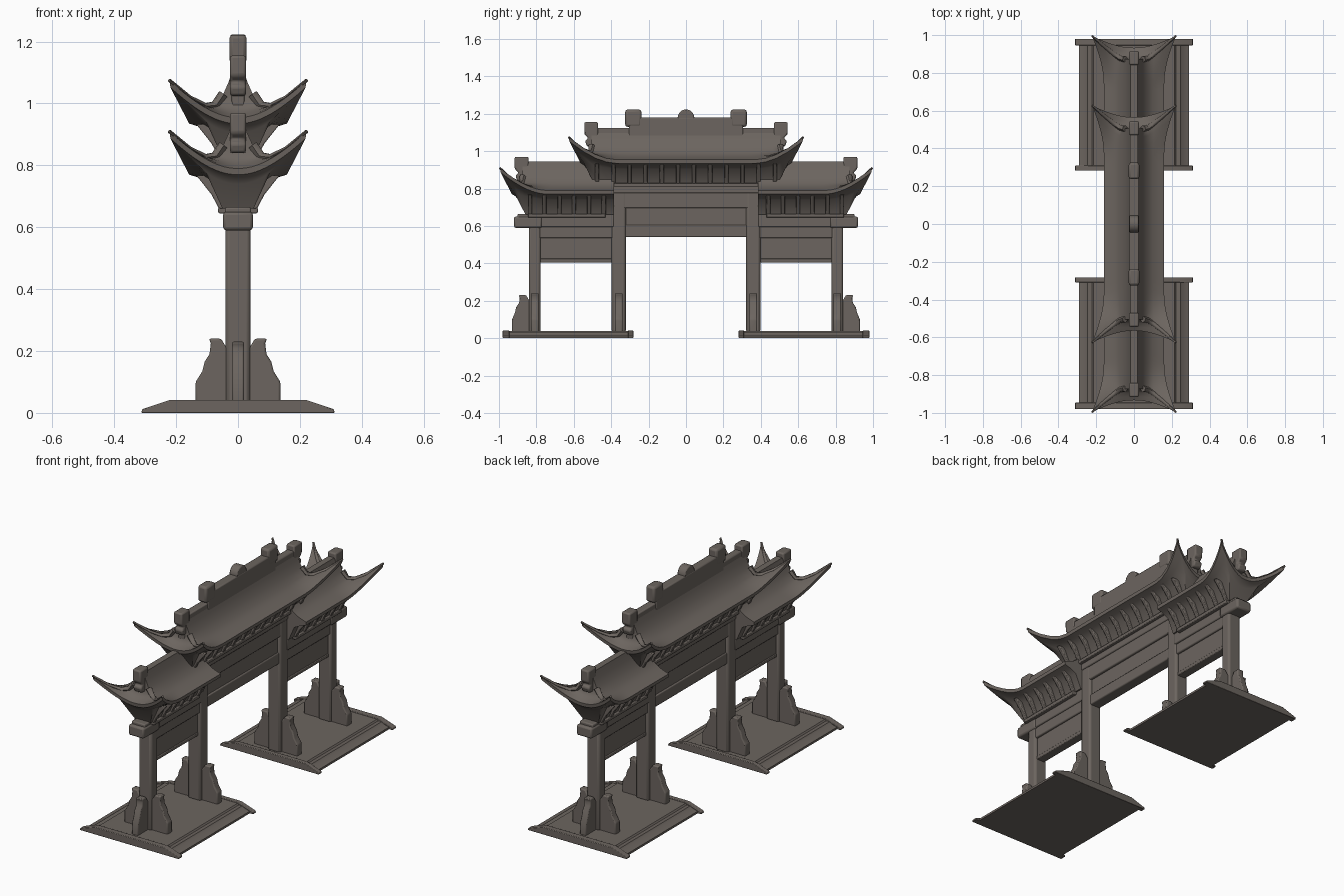
import bpy, bmesh, math
from mathutils import Vector

cube = bpy.data.objects.get("Cube")
if cube:
    bpy.data.objects.remove(cube, do_unlink=True)

stone = bpy.data.materials.new("weathered_stone")
stone.use_nodes = True
COLOUR = (0.15, 0.13, 0.115, 1)
stone.diffuse_color = COLOUR
stone.node_tree.nodes["Principled BSDF"].inputs["Base Color"].default_value = COLOUR


def finish(name, bm, bevel=0.0, angle=40):
    bmesh.ops.recalc_face_normals(bm, faces=bm.faces)
    me = bpy.data.meshes.new(name)
    bm.to_mesh(me)
    bm.free()
    me.materials.append(stone)
    ob = bpy.data.objects.new(name, me)
    bpy.context.collection.objects.link(ob)
    if bevel:
        mod = ob.modifiers.new("soft_edges", "BEVEL")
        mod.width, mod.segments, mod.limit_method = bevel, 2, "ANGLE"
    bpy.ops.object.select_all(action="DESELECT")
    ob.select_set(True)
    bpy.context.view_layer.objects.active = ob
    bpy.ops.object.shade_smooth_by_angle(angle=math.radians(angle))
    return ob


def prism(name, pts, axis, lo, hi, bevel=0.006):
    """Extrude an outline: axis 'x' takes (y, z) points, axis 'y' takes (x, z)."""
    bm = bmesh.new()
    place = (lambda p, d: (d, p[0], p[1])) if axis == "x" else (lambda p, d: (p[0], d, p[1]))
    a = [bm.verts.new(place(p, lo)) for p in pts]
    b = [bm.verts.new(place(p, hi)) for p in pts]
    bm.faces.new(a)
    bm.faces.new(b)
    for i in range(len(a)):
        j = (i + 1) % len(a)
        bm.faces.new((a[i], a[j], b[j], b[i]))
    return finish(name, bm, bevel)


def box(name, hx, y0, y1, z0, z1, bevel=0.006):
    return prism(name, [(y0, z0), (y1, z0), (y1, z1), (y0, z1)], "x", -hx, hx, bevel)


def mirrored(half):
    return half + [(-x, z) for x, z in reversed(half)]


# Roof rings: half width, reach past the gable, height, corner flare
RINGS = [(0.018, 0, 0.155, 0), (0.03, 0, 0.115, 0), (0.048, 0, 0.075, 0),
         (0.075, 0.005, 0.04, 0), (0.1, 0.02, 0.022, 0.12), (0.13, 0.04, 0.01, 0.45),
         (0.16, 0.06, 0, 1), (0.158, 0.058, -0.02, 0.97), (0.125, 0.04, -0.03, 0.6),
         (0.085, 0.025, -0.05, 0.3), (0.05, -0.015, -0.13, 0)]


def flared(x, y, z, hx, lo, hi, f, both):
    """Pull a roof point up and outward near the hipped corners."""
    near_hi = max(0, 1 - (hi - y) / 0.2)
    near_lo = max(0, 1 - (y - lo) / 0.2) if both else 0
    w = (abs(x) / hx) ** 2.3 * max(near_hi, near_lo) ** 2.3 * f
    side = 1 if near_hi >= near_lo else -1
    return (x + math.copysign(0.062 * w, x), y + side * 0.062 * w, z + 0.12 * w)


def roof(name, gable, inner, z, s=1):
    """Curved roof with its bracket core; inner=None hips both ends."""
    both, n = inner is None, 24
    bm, loops = bmesh.new(), []
    hips = [[] for _ in range(4 if both else 2)]
    for hx, e, dz, f in RINGS:
        hi = gable + e
        lo = -hi if both else inner
        corners = [(hx, lo), (hx, hi), (-hx, hi), (-hx, lo)]
        loop = []
        for c in range(4):
            (xa, ya), (xb, yb) = corners[c], corners[(c + 1) % 4]
            for k in range(n):
                t = k / n
                p = flared(xa + (xb - xa) * t, ya + (yb - ya) * t, z + dz, hx, lo, hi, f, both)
                loop.append(bm.verts.new((p[0], p[1] * s, p[2])))
        loops.append(loop)
    for a, b in zip(loops, loops[1:]):
        for i in range(len(a)):
            j = (i + 1) % len(a)
            bm.faces.new((a[i], a[j], b[j], b[i]))
    bm.faces.new(loops[0])
    bm.faces.new(loops[-1])
    # Corner paths for the raised hip ridges
    for h, path in enumerate(hips):
        path.extend(loop[n * ((h + 1) % 4)].co.copy() for loop in loops[2:7])
    finish(name, bm, angle=50)
    for path in hips:
        hip_ridge(name + "_hip_ridge", path)


def hip_ridge(name, path):
    """Tapered six-sided rib following a roof corner."""
    bm, loops = bmesh.new(), []
    for i, p in enumerate(path):
        d = (path[min(i + 1, len(path) - 1)] - path[max(i - 1, 0)]).normalized()
        u = d.cross(Vector((0, 0, 1))).normalized()
        v = u.cross(d)
        r = 0.017 - 0.0028 * i
        loops.append([bm.verts.new(p + r * (u * math.cos(a) + v * math.sin(a)))
                      for a in (k * math.pi / 3 for k in range(6))])
    for a, b in zip(loops, loops[1:]):
        for i in range(6):
            bm.faces.new((a[i], a[(i + 1) % 6], b[(i + 1) % 6], b[i]))
    bm.faces.new(loops[0])
    bm.faces.new(loops[-1])
    finish(name, bm, angle=60)


def brackets(name, y0, y1, count, z):
    """Row of slanted fins below an eave, on both faces."""
    fin = mirrored([(0.062, z - 0.13), (0.085, z - 0.085), (0.135, z - 0.022)])
    for i in range(count):
        y = y0 + (y1 - y0) * i / (count - 1)
        prism(name, fin, "y", y - 0.011, y + 0.011, 0.004)
    lo, hi = min(y0, y1) - 0.01, max(y0, y1) + 0.01
    box(name + "_sill", 0.064, lo, hi, z - 0.145, z - 0.125, 0.004)


# Centre bay: beams, panel, roof
box("centre_panel", 0.024, -0.34, 0.34, 0.54, 0.75)
box("centre_lower_beam", 0.032, -0.34, 0.34, 0.54, 0.605)
box("centre_upper_beam", 0.038, -0.4, 0.4, 0.695, 0.785)
box("centre_head_beam", 0.045, -0.41, 0.41, 0.775, 0.83)
roof("centre_roof", 0.505, None, 0.955)
brackets("centre_bracket", -0.475, 0.475, 12, 0.955)

# Stepped centre ridge with its round boss
box("centre_ridge", 0.022, -0.51, 0.51, 0.99, 1.125)
box("centre_raised_ridge", 0.026, -0.305, 0.305, 1.02, 1.18)
disc = [(0.045 * math.cos(k * math.pi / 10), 1.178 + 0.045 * math.sin(k * math.pi / 10))
        for k in range(20)]
prism("ridge_boss", disc, "x", -0.025, 0.025)

BUTTRESS = [(0.0, 0.03), (0.137, 0.03), (0.137, 0.1), (0.115, 0.135), (0.108, 0.165),
            (0.092, 0.19), (0.088, 0.225), (0.094, 0.24), (0.055, 0.24), (0.04, 0.215), (0, 0.215)]

for s, side in ((1, "back"), (-1, "front")):
    # Sloping base with curbs at each end
    slab = mirrored([(0.29, 0), (0.29, 0.012), (0.252, 0.024), (0.245, 0.032),
                     (0.222, 0.03), (0.215, 0.038)])
    curb = mirrored([(0.312, 0), (0.31, 0.012), (0.22, 0.042)])
    prism(side + "_base", slab, "y", s * 0.29, s * 0.97, 0)
    prism(side + "_inner_curb", curb, "y", s * 0.282, s * 0.31, 0.003)
    prism(side + "_outer_curb", curb, "y", s * 0.945, s * 0.98, 0.003)

    # Columns and their buttress stones
    for label, a, b, top in (("inner", 0.322, 0.397, 0.83), ("outer", 0.778, 0.84, 0.62)):
        box(side + "_" + label + "_column", 0.04, s * a, s * b, 0.03, top, 0.012)
        m = (a + b) / 2
        prism(side + "_" + label + "_buttress", mirrored(BUTTRESS[1:-1]), "y",
              s * (m - 0.021), s * (m + 0.021))
    end = [(s * (0.8 + min(y, 0.13)), z - 0.01 * (z > 0.2)) for y, z in BUTTRESS]
    prism(side + "_end_buttress", end, "x", -0.02, 0.02)

    # Side bay beams and panel
    box(side + "_side_panel", 0.022, s * 0.38, s * 0.8, 0.405, 0.6)
    box(side + "_side_lower_beam", 0.026, s * 0.38, s * 0.8, 0.405, 0.425, 0.004)
    box(side + "_side_upper_beam", 0.034, s * 0.38, s * 0.8, 0.535, 0.6)
    box(side + "_side_ledge", 0.042, s * 0.385, s * 0.9, 0.595, 0.665)
    box(side + "_column_cap", 0.048, s * 0.77, s * 0.92, 0.59, 0.65, 0.01)

    # Side roof, brackets and ridge
    roof(side + "_side_roof", 0.873, 0.385, 0.79, s)
    brackets(side + "_side_bracket", s * 0.44, s * 0.835, 6, 0.79)
    box(side + "_side_ridge", 0.022, s * 0.39, s * 0.875, 0.82, 0.937)

    # Ridge end finials: rounded head on a narrower neck
    for label, y, z in (("side", 0.842, 0.97), ("centre", 0.47, 1.155)):
        head = [(y, z - 0.13), (y + 0.06, z - 0.13), (y + 0.07, z - 0.1), (y + 0.052, z - 0.085),
                (y + 0.074, z - 0.065), (y + 0.074, z), (y, z)]
        prism(side + "_" + label + "_finial", [(s * p, q) for p, q in head], "x",
              -0.026, 0.026, 0.008)
    box(side + "_raised_finial", 0.028, s * 0.238, s * 0.325, 1.13, 1.222, 0.012)
